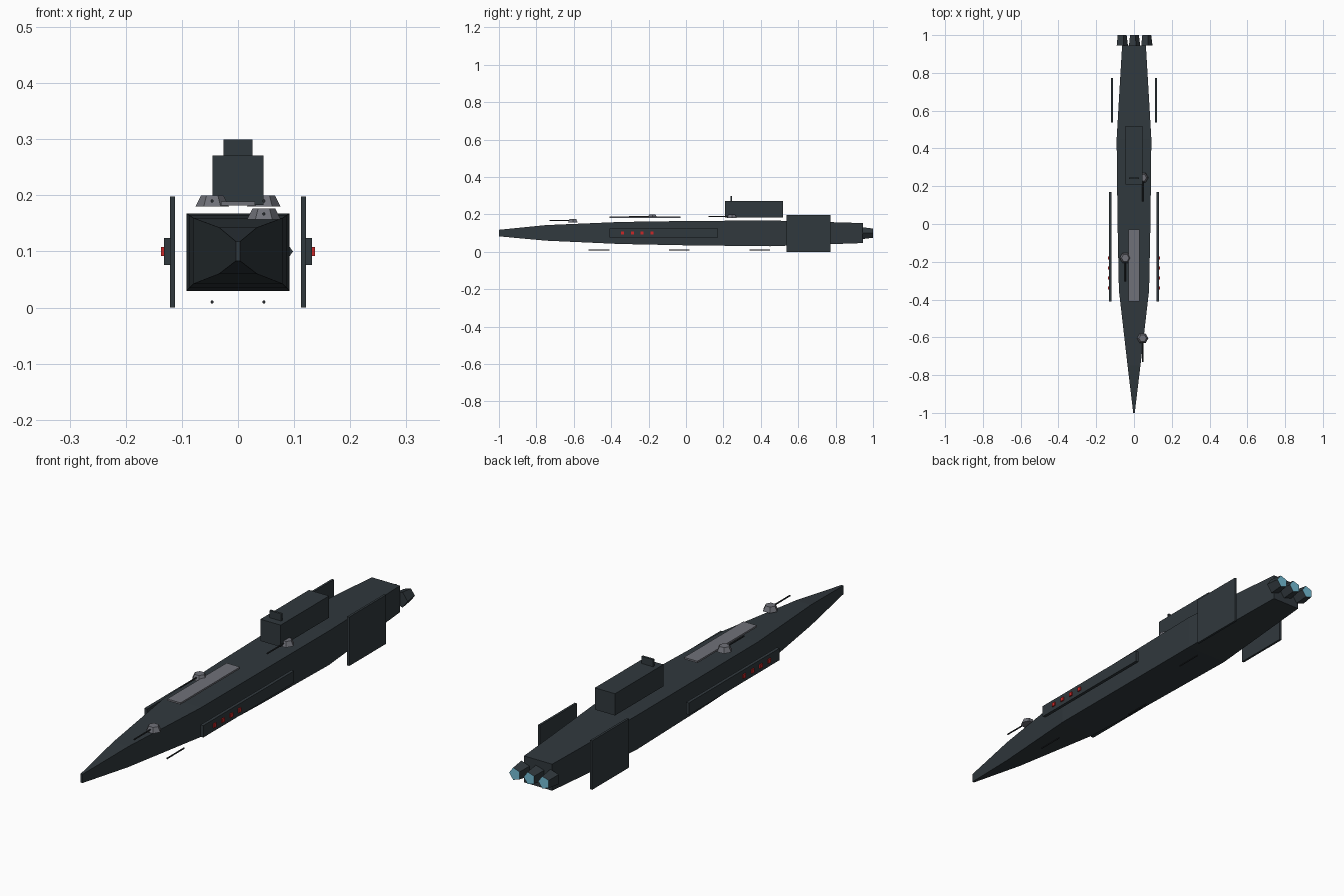
import bpy, bmesh, math
from mathutils import Matrix, Vector

if "Cube" in bpy.data.objects:
    bpy.data.objects.remove(bpy.data.objects["Cube"], do_unlink=True)


def material(name, rgb):
    m = bpy.data.materials.new(name)
    m.use_nodes = True
    m.diffuse_color = (*rgb, 1)
    m.node_tree.nodes["Principled BSDF"].inputs["Base Color"].default_value = (*rgb, 1)
    return m


HULL = material("dark_slate", (0.03, 0.04, 0.047))
GREY = material("mid_grey", (0.16, 0.165, 0.19))
BLACK = material("near_black", (0.02, 0.024, 0.028))
RED = material("signal_red", (0.6, 0.02, 0.02))
GLOW = material("engine_cyan", (0.18, 0.52, 0.68))


def finish(name, bm, *mats):
    bmesh.ops.recalc_face_normals(bm, faces=bm.faces)
    mesh = bpy.data.meshes.new(name)
    bm.to_mesh(mesh)
    bm.free()
    for m in mats:
        mesh.materials.append(m)
    ob = bpy.data.objects.new(name, mesh)
    bpy.context.collection.objects.link(ob)
    return ob


def box(name, lo, hi, mat):
    lo, hi = Vector(lo), Vector(hi)
    bm = bmesh.new()
    bmesh.ops.create_cube(bm, size=1, matrix=Matrix.Translation((lo + hi) / 2)
                          @ Matrix.Diagonal((*(hi - lo), 1)))
    return finish(name, bm, mat)


def cone(name, centre, r1, r2, depth, sides, mat, along_y=False, end_mat=None):
    """Tapered prism along z, or along +y with its first vertex facing +x."""
    bm = bmesh.new()
    rings = []
    for r, t in ((r1, -depth / 2), (r2, depth / 2)):
        ring = []
        for i in range(sides):
            a = math.tau * i / sides
            u, v = r * math.cos(a), r * math.sin(a)
            offset = Vector((u, t, v) if along_y else (u, v, t))
            ring.append(bm.verts.new(Vector(centre) + offset))
        rings.append(ring)
    a, b = rings
    for i in range(sides):
        j = (i + 1) % sides
        bm.faces.new((a[i], a[j], b[j], b[i]))
    bm.faces.new(a)
    end = bm.faces.new(b)
    if end_mat:
        bmesh.ops.inset_region(bm, faces=[end], thickness=0.002)
        end.material_index = 1
    return finish(name, bm, mat, *([end_mat] if end_mat else []))


# Hull: rectangular sections (y, half width, bottom, top) joined nose to stern
sections = [(-1, 0.004, 0.083, 0.118), (-0.75, 0.034, 0.06, 0.143),
            (-0.35, 0.08, 0.042, 0.16), (0, 0.087, 0.035, 0.165),
            (0.45, 0.092, 0.03, 0.168), (0.945, 0.063, 0.047, 0.154)]
bm = bmesh.new()
rings = [[bm.verts.new(p) for p in ((-w, y, b), (w, y, b), (w, y, t), (-w, y, t))]
         for y, w, b, t in sections]
for a, b in zip(rings, rings[1:]):
    for i in range(4):
        j = (i + 1) % 4
        bm.faces.new((a[i], a[j], b[j], b[i]))
bm.faces.new(rings[0])
bm.faces.new(rings[-1])
finish("hull", bm, HULL)

# Command tower and its sensor plate
box("tower", (-0.045, 0.208, 0.183), (0.045, 0.518, 0.271), HULL)
box("sensor_plate", (-0.026, 0.238, 0.271), (0.026, 0.247, 0.3), HULL)

# Foredeck plate
box("deck_plate", (-0.03, -0.41, 0.182), (0.03, -0.03, 0.189), GREY)

# Stern fins, side armour and signal lights on both sides
for side, s in (("left", 1), ("right", -1)):
    def side_box(name, x0, x1, y0, y1, z0, z1, mat):
        xs = sorted((s * x0, s * x1))
        box(side + "_" + name, (xs[0], y0, z0), (xs[1], y1, z1), mat)

    side_box("fin", 0.112, 0.121, 0.538, 0.772, 0, 0.198, HULL)
    side_box("armour", 0.119, 0.132, -0.41, 0.17, 0.076, 0.124, HULL)
    for i in range(4):
        y = -0.34 + i * 0.053
        side_box(f"light_{i + 1}", 0.13, 0.137, y - 0.008, y + 0.008, 0.092, 0.108, RED)

# Deck turrets with forward barrels
for i, (x, y, z) in enumerate([(0.046, -0.605, 0.167), (-0.046, -0.18, 0.19),
                               (0.046, 0.245, 0.19)], 1):
    cone(f"turret_{i}", (x, y, z), 0.03, 0.02, 0.02, 6, GREY)
    cone(f"turret_barrel_{i}", (x, y - 0.065, z), 0.003, 0.003, 0.12, 6, BLACK, True)

# Lower barrels beneath the hull
for i, (x, y) in enumerate([(0.046, -0.465), (-0.046, -0.035), (0.046, 0.395)], 1):
    cone(f"lower_barrel_{i}", (x, y, 0.01), 0.003, 0.003, 0.11, 6, BLACK, True)

# Five-sided engine nozzles with glowing ends
for name, x in (("right", -0.065), ("centre", 0), ("left", 0.065)):
    cone(name + "_engine", (x, 0.972, 0.1), 0.033, 0.026, 0.056, 5, HULL, True, GLOW)
